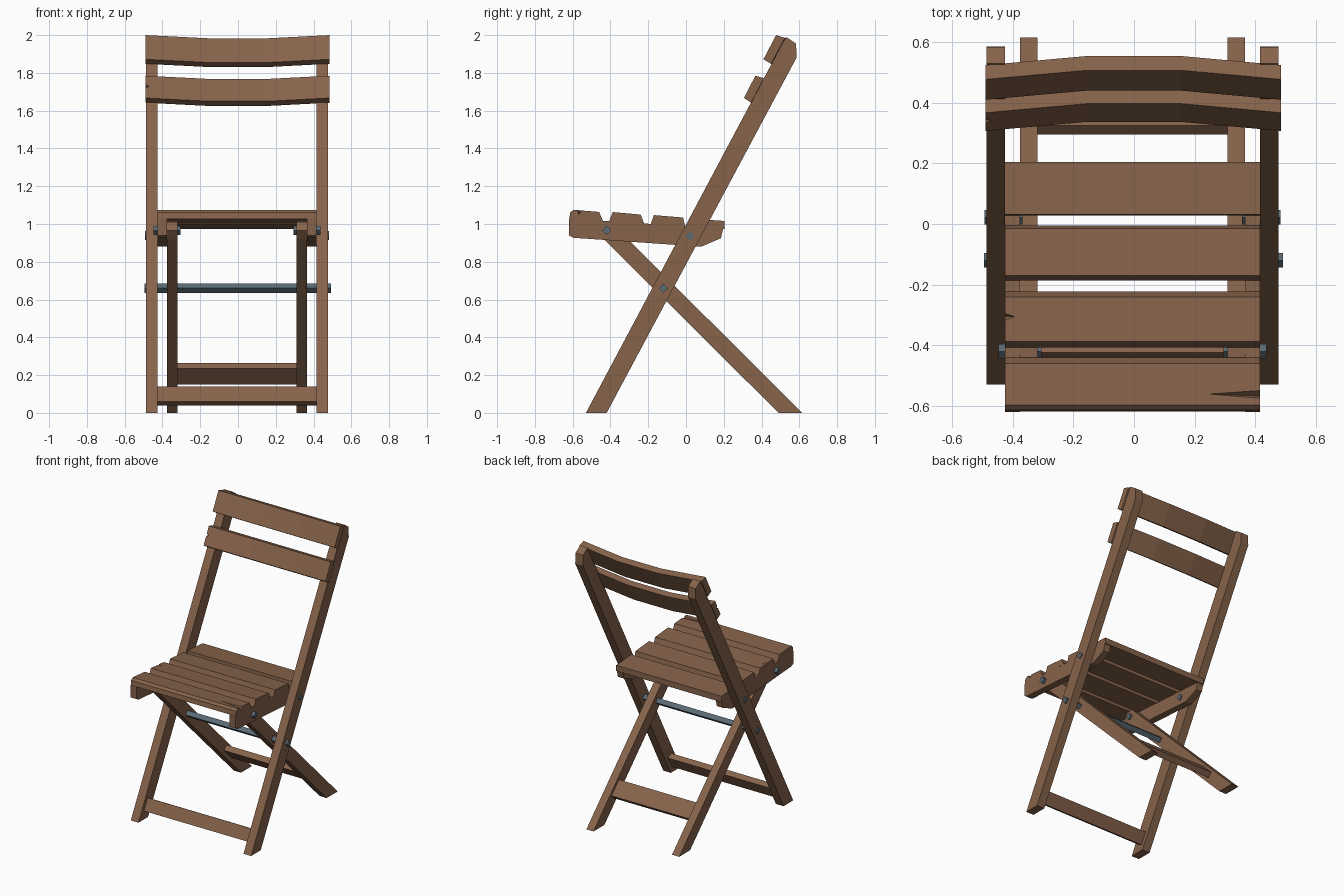
import bpy, bmesh
from mathutils import Vector

if "Cube" in bpy.data.objects:
    bpy.data.objects.remove(bpy.data.objects["Cube"])

OFF = -0.005  # the frame sits a hair left of centre


def material(name, rgb):
    m = bpy.data.materials.new(name)
    m.diffuse_color = (*rgb, 1)
    m.use_nodes = True
    m.node_tree.nodes["Principled BSDF"].inputs["Base Color"].default_value = m.diffuse_color
    return m


WOOD = material("brown wood", (0.24, 0.125, 0.070))
METAL = material("blue grey steel", (0.105, 0.15, 0.18))


def make(name, bm, mat):
    bmesh.ops.recalc_face_normals(bm, faces=bm.faces[:])
    me = bpy.data.meshes.new(name)
    bm.to_mesh(me)
    bm.free()
    me.materials.append(mat)
    ob = bpy.data.objects.new(name, me)
    bpy.context.collection.objects.link(ob)
    return ob


def loft(name, sections, mat):
    """Skin a row of (x, [(y, z), ...]) sections and cap both ends."""
    bm = bmesh.new()
    rings = [[bm.verts.new((x, y, z)) for y, z in pts] for x, pts in sections]
    n = len(rings[0])
    for a, b in zip(rings, rings[1:]):
        for i in range(n):
            j = (i + 1) % n
            bm.faces.new((a[i], a[j], b[j], b[i]))
    bm.faces.new(rings[0])
    bm.faces.new(rings[-1])
    return make(name, bm, mat)


def bar(name, x0, x1, pts, mat=WOOD):
    return loft(name, [(x0, pts), (x1, pts)], mat)


def pair(name, x0, x1, pts, mat=WOOD):
    bar(name + "_right", OFF + x0, OFF + x1, pts, mat)
    bar(name + "_left", OFF - x1, OFF - x0, pts, mat)


def diamond(y, z, r=0.024):
    return [(y - r, z), (y, z + r), (y + r, z), (y, z - r)]


def board(y, z, along, length, thick):
    """Rectangle section centred on (y, z), its long side pointing along."""
    d = Vector(along).normalized()
    a, b = d * length / 2, Vector((d.y, -d.x)) * thick / 2
    c = Vector((y, z))
    return [tuple(p) for p in (c - a - b, c + a - b, c + a + b, c - a + b)]


# Long legs that carry on up to the backrest
pair("long_leg", 0.42, 0.481, [(-0.53, 0), (-0.42, 0), (0.585, 1.88),
                               (0.583, 1.955), (0.53, 1.99), (0.51, 1.955)])

# Short rear legs crossing inside the long ones
pair("short_leg", 0.314, 0.371, [(0.615, 0), (0.49, 0), (-0.435, 0.92),
                                 (-0.475, 0.965), (-0.455, 1.01), (-0.40, 1.012)])

# Rails under the seat
pair("seat_rail", 0.371, 0.42, [(-0.62, 0.94), (-0.595, 0.927), (0.08, 0.88),
                                (0.185, 0.925), (0.197, 0.976), (-0.62, 1.028)])

# Seat slats
slat_profiles = [
    [(-0.618, 1.027), (-0.613, 1.06), (-0.597, 1.075), (-0.46, 1.064), (-0.44, 1.017)],
    [(-0.407, 1.014), (-0.388, 1.063), (-0.24, 1.05), (-0.222, 1.003)],
    [(-0.187, 0.999), (-0.17, 1.047), (-0.015, 1.034), (-0.005, 0.988)],
    [(0.028, 0.985), (0.032, 1.028), (0.204, 1.016), (0.204, 0.974)],
]
slats = [bar("seat_slat_%d" % (i + 1), -0.425, 0.415, p)
         for i, p in enumerate(slat_profiles)]


# Bowed backrest slats: the middle stretch is set further back
def back_slat(name, pts):
    mid = [(y + 0.03, z - 0.017) for y, z in pts]
    return loft(name, [(-0.49, pts), (-0.155, mid), (0.155, mid), (0.485, pts)], WOOD)


back_slat("upper_back_slat", [(0.41, 1.872), (0.477, 2.0), (0.524, 1.985), (0.45, 1.848)])
lower = back_slat("lower_back_slat",
                  [(0.307, 1.667), (0.367, 1.785), (0.412, 1.772), (0.345, 1.642)])

# Cross boards between the legs
bar("front_cross_board", -0.425, 0.415, board(-0.427, 0.09, (0.473, 0.881), 0.09, 0.042))
bar("rear_cross_board", OFF - 0.314, OFF + 0.314, board(0.352, 0.207, (-1, 1), 0.12, 0.041))

# Steel rod and bolts
bar("pivot_rod", -0.494, 0.492, diamond(-0.12, 0.66), METAL)
pair("back_bolt", 0.362, 0.488, diamond(0.022, 0.938), METAL)
pair("front_bolt", 0.30, 0.442, diamond(-0.42, 0.965), METAL)


# Splinter nicks cut from the slats
def nick(target, tip, a, b, c):
    bm = bmesh.new()
    vs = [bm.verts.new(p) for p in (tip, a, b, c)]
    for i in range(4):
        bm.faces.new(vs[:i] + vs[i + 1:])
    cutter = make("nick_cutter", bm, WOOD)
    cutter.hide_render = True
    cutter.hide_set(True)
    mod = target.modifiers.new("nick", 'BOOLEAN')
    mod.operation = 'DIFFERENCE'
    mod.solver = 'EXACT'
    mod.object = cutter
    bpy.context.view_layer.objects.active = target
    bpy.ops.object.modifier_apply(modifier=mod.name)
    bpy.data.objects.remove(cutter)


nick(slats[0], (0.22, -0.56, 1.075), (0.43, -0.54, 1.08), (0.43, -0.58, 1.085), (0.43, -0.568, 1.05))
nick(slats[1], (-0.385, -0.305, 1.06), (-0.435, -0.285, 1.065), (-0.435, -0.33, 1.07), (-0.435, -0.305, 1.035))
nick(lower, (-0.46, 0.335, 1.73), (-0.51, 0.338, 1.76), (-0.51, 0.315, 1.71), (-0.51, 0.37, 1.72))
